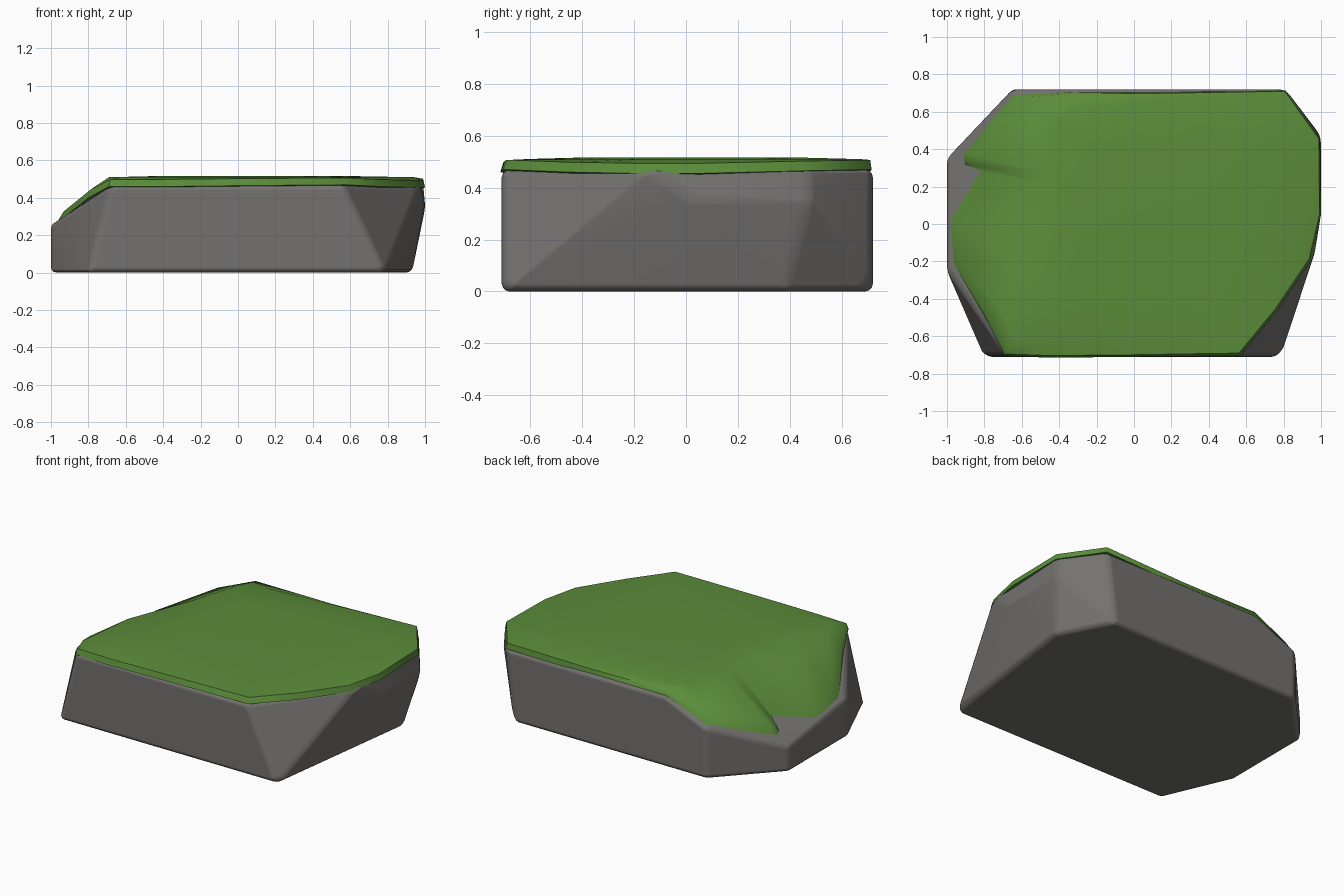
import bpy
import bmesh
from math import radians
from mathutils import Vector

cube = bpy.data.objects.get("Cube")
if cube:
    bpy.data.objects.remove(cube, do_unlink=True)


def material(name, rgb):
    mat = bpy.data.materials.new(name)
    mat.use_nodes = True
    colour = (*rgb, 1)
    mat.diffuse_color = colour
    shader = mat.node_tree.nodes["Principled BSDF"]
    shader.inputs["Base Color"].default_value = colour
    shader.inputs["Roughness"].default_value = 0.9
    return mat


def finish(bm, name, mat):
    bmesh.ops.recalc_face_normals(bm, faces=bm.faces)
    mesh = bpy.data.meshes.new(name)
    bm.to_mesh(mesh)
    bm.free()
    mesh.materials.append(mat)
    obj = bpy.data.objects.new(name, mesh)
    bpy.context.collection.objects.link(obj)
    bpy.ops.object.select_all(action="DESELECT")
    obj.select_set(True)
    bpy.context.view_layer.objects.active = obj
    bpy.ops.object.shade_smooth_by_angle(angle=radians(60))
    return obj


stone = material("stone grey", (0.175, 0.168, 0.16))
grass = material("moss green", (0.105, 0.265, 0.042))

# Rock: hull of a seven-sided base and a chamfered top, with softened edges
TOP = 0.47
base = [(-.8, -.71), (.785, -.71), (.93, .38), (.75, .72), (-.65, .72), (-1, .35), (-1, -.25)]
rim = [(-.68, -.71), (.56, -.71), (.97, -.15), (.99, .47), (.81, .72), (-.35, .72)]
shoulder = [(-.65, .72, .34), (-1, .35, .17), (-1, -.25, .26), (1, .02, .36), (1, .47, .34)]
bm = bmesh.new()
points = [(x, y, 0) for x, y in base] + [(x, y, TOP) for x, y in rim] + shoulder
for p in points:
    bm.verts.new(p)
hull = bmesh.ops.convex_hull(bm, input=bm.verts)
loose = [g for g in hull["geom_interior"] if isinstance(g, bmesh.types.BMVert)]
bmesh.ops.delete(bm, geom=loose, context="VERTS")
bmesh.ops.dissolve_limit(bm, angle_limit=radians(4), verts=bm.verts, edges=bm.edges)
rock = finish(bm, "rock", stone)
bevel = rock.modifiers.new("soft_edges", "BEVEL")
bevel.width = 0.03
bevel.segments = 3
bevel.limit_method = "ANGLE"
bevel.angle_limit = radians(15)
bevel.harden_normals = True

# Moss cap: each entry pairs a point on the hanging edge with one on the crest
edge_and_crest = [
    ((-.69, -.705, .46), (-.63, -.62)),
    ((-.45, -.715, .46), (-.42, -.62)),
    ((0, -.71, .465), (0, -.62)),
    ((.57, -.705, .47), (.5, -.58)),
    ((.77, -.46, .46), (.66, -.4)),
    ((.95, -.19, .455), (.84, -.15)),
    ((1, .05, .455), (.93, .07)),
    ((.995, .46, .465), (.94, .43)),
    ((.81, .715, .47), (.77, .67)),
    ((.2, .705, .455), (.2, .66)),
    ((-.36, .705, .46), (-.35, .62)),
    ((-.65, .69, .34), (-.39, .56)),
    ((-.91, .37, .23), (-.46, .35)),
    ((-.915, .32, .22), (-.48, .28)),
    ((-.85, .29, .25), (-.5, .22)),
    ((-1, .03, .2), (-.57, .03)),
    ((-.97, -.2, .265), (-.66, -.2)),
    ((-.8, -.49, .4), (-.69, -.48)),
]
rings = [[], [], [], [], []]
for low, crest in edge_and_crest:
    low = Vector(low)
    high = Vector((*crest, .51))
    rings[0].append((low.x * .9, low.y * .9, low.z - .02))
    rings[1].append(low)
    rings[2].append(low.lerp(high, .12) + Vector((0, 0, .032)))
    rings[3].append(high)
    rings[4].append((high.x * .6, high.y * .6, .517))

bm = bmesh.new()
loops = [[bm.verts.new(p) for p in ring] for ring in rings]
count = len(edge_and_crest)
for lower, upper in zip(loops, loops[1:]):
    for i in range(count):
        j = (i + 1) % count
        bm.faces.new((lower[i], lower[j], upper[j], upper[i]))
bm.faces.new(loops[-1])
finish(bm, "moss_cap", grass)
